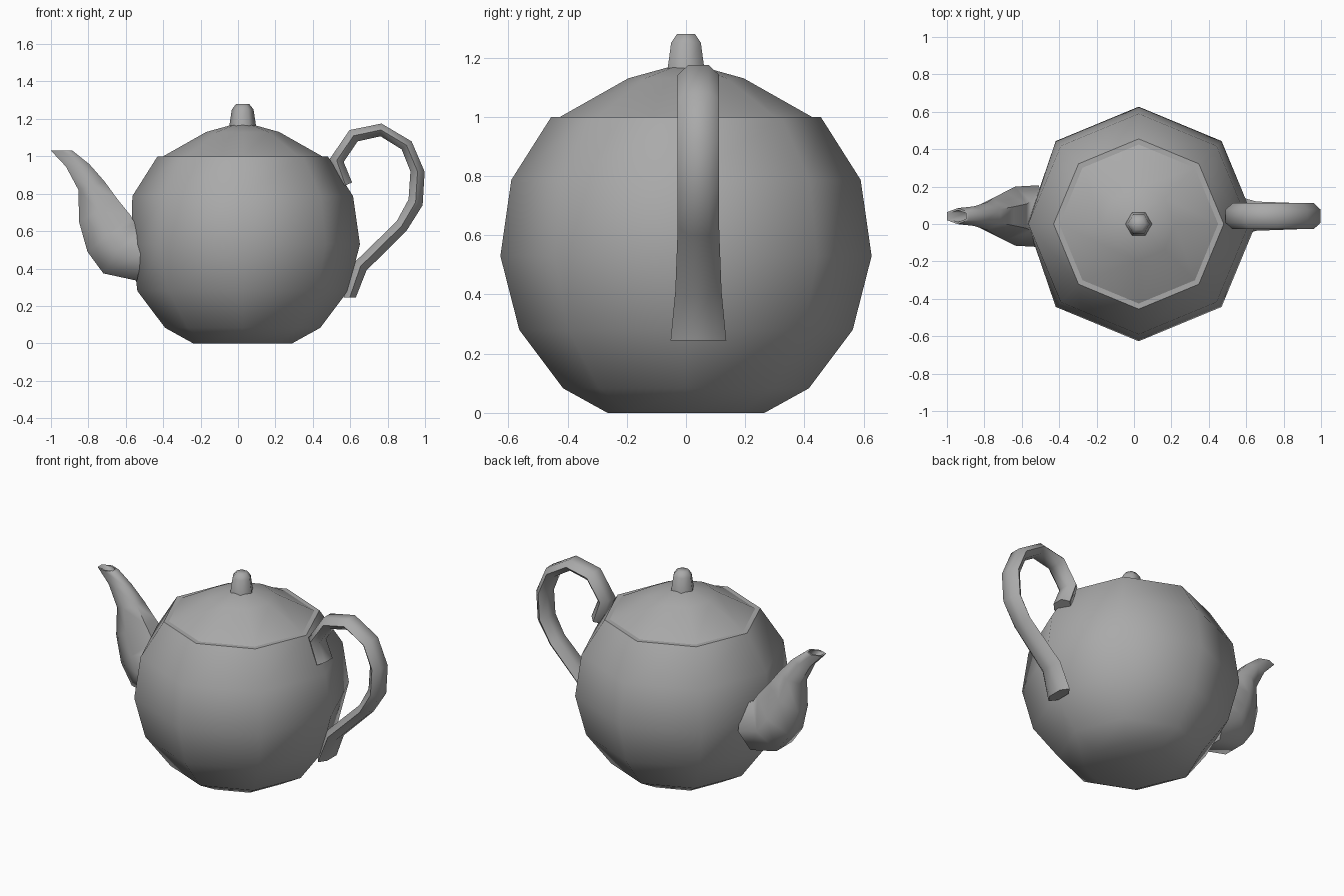
import bpy
import bmesh
from math import cos, sin, tau
from mathutils import Vector

default = bpy.data.objects.get("Cube")
if default:
    bpy.data.objects.remove(default, do_unlink=True)

# Single grey ceramic colour
grey = bpy.data.materials.new("grey ceramic")
grey.use_nodes = True
GREY = (0.4, 0.4, 0.4, 1)
grey.diffuse_color = GREY
grey.node_tree.nodes["Principled BSDF"].inputs["Base Color"].default_value = GREY


def loft(name, rings, sharp):
    """Skin a list of equally sized point rings and cap both ends."""
    bm = bmesh.new()
    loops = [[bm.verts.new(p) for p in ring] for ring in rings]
    n = len(loops[0])
    for a, b in zip(loops, loops[1:]):
        for i in range(n):
            j = (i + 1) % n
            bm.faces.new((a[i], a[j], b[j], b[i]))
    bm.faces.new(loops[0][::-1])
    bm.faces.new(loops[-1])
    bmesh.ops.recalc_face_normals(bm, faces=bm.faces)
    mesh = bpy.data.meshes.new(name)
    bm.to_mesh(mesh)
    bm.free()
    mesh.materials.append(grey)
    obj = bpy.data.objects.new(name, mesh)
    bpy.context.collection.objects.link(obj)
    bpy.ops.object.select_all(action="DESELECT")
    obj.select_set(True)
    bpy.context.view_layer.objects.active = obj
    bpy.ops.object.shade_smooth_by_angle(angle=sharp)
    return obj


def turned(name, profile, sides, sharp):
    """Lathe a (radius, height) profile about the pot's axis."""
    return loft(name, [[(0.025 + r * cos(tau * i / sides), r * sin(tau * i / sides), z)
                        for i in range(sides)] for r, z in profile], sharp)


def hexagon(inner, outer, half_width):
    """Six-sided section between two edge points in the xz plane."""
    a, b = Vector((inner[0], 0.042, inner[1])), Vector((outer[0], 0.042, outer[1]))
    mid, half, side = (a + b) / 2, (b - a) / 2, Vector((0, half_width, 0))
    return [mid + side, mid + half + side / 2, mid + half - side / 2,
            mid - side, mid - half - side / 2, mid - half + side / 2]


def scaled(ring, factor):
    centre = sum(ring, Vector()) / len(ring)
    return [centre + (p - centre) * factor for p in ring]


# Pot body, flattened a little behind the spout
body = turned("body", [(0.265, 0), (0.415, 0.083), (0.563, 0.28),
                       (0.627, 0.53), (0.59, 0.787), (0.455, 1.0)], 8, 0.87)
for v in body.data.vertices:
    v.co.x = max(v.co.x, -0.57)

# Lid and knob
turned("lid", [(0.425, 1.0), (0.195, 1.13), (0.065, 1.166)], 8, 0.87)
turned("knob", [(0.072, 1.16), (0.058, 1.25), (0.035, 1.28)], 6, 1.1)

# Spout sections from base to tip, then the hollow mouth
spout = [hexagon(*s) for s in (
    ((-0.54, 0.335), (-0.48, 0.62), 0.165),
    ((-0.72, 0.374), (-0.55, 0.64), 0.158),
    ((-0.805, 0.49), (-0.575, 0.685), 0.13),
    ((-0.85, 0.65), (-0.644, 0.77), 0.10),
    ((-0.853, 0.82), (-0.714, 0.866), 0.075),
    ((-0.92, 0.945), (-0.794, 0.957), 0.052),
    ((-1.0, 1.03), (-0.885, 1.03), 0.043))]
mouth = [scaled(spout[-1], 0.75), scaled(spout[-2], 0.7)]
loft("spout", spout + mouth, 1.1)

# Handle sections from the curled upper end round to the lower end
loft("handle", [hexagon(*s) for s in (
    ((0.61, 0.86), (0.54, 0.83), 0.07),
    ((0.565, 0.97), (0.49, 0.985), 0.07),
    ((0.64, 1.08), (0.596, 1.14), 0.07),
    ((0.762, 1.107), (0.767, 1.175), 0.07),
    ((0.875, 1.037), (0.928, 1.08), 0.07),
    ((0.922, 0.92), (0.998, 0.917), 0.07),
    ((0.912, 0.77), (0.987, 0.738), 0.07),
    ((0.848, 0.652), (0.90, 0.60), 0.07),
    ((0.623, 0.433), (0.687, 0.39), 0.078),
    ((0.565, 0.245), (0.63, 0.245), 0.094))], 1.1)
